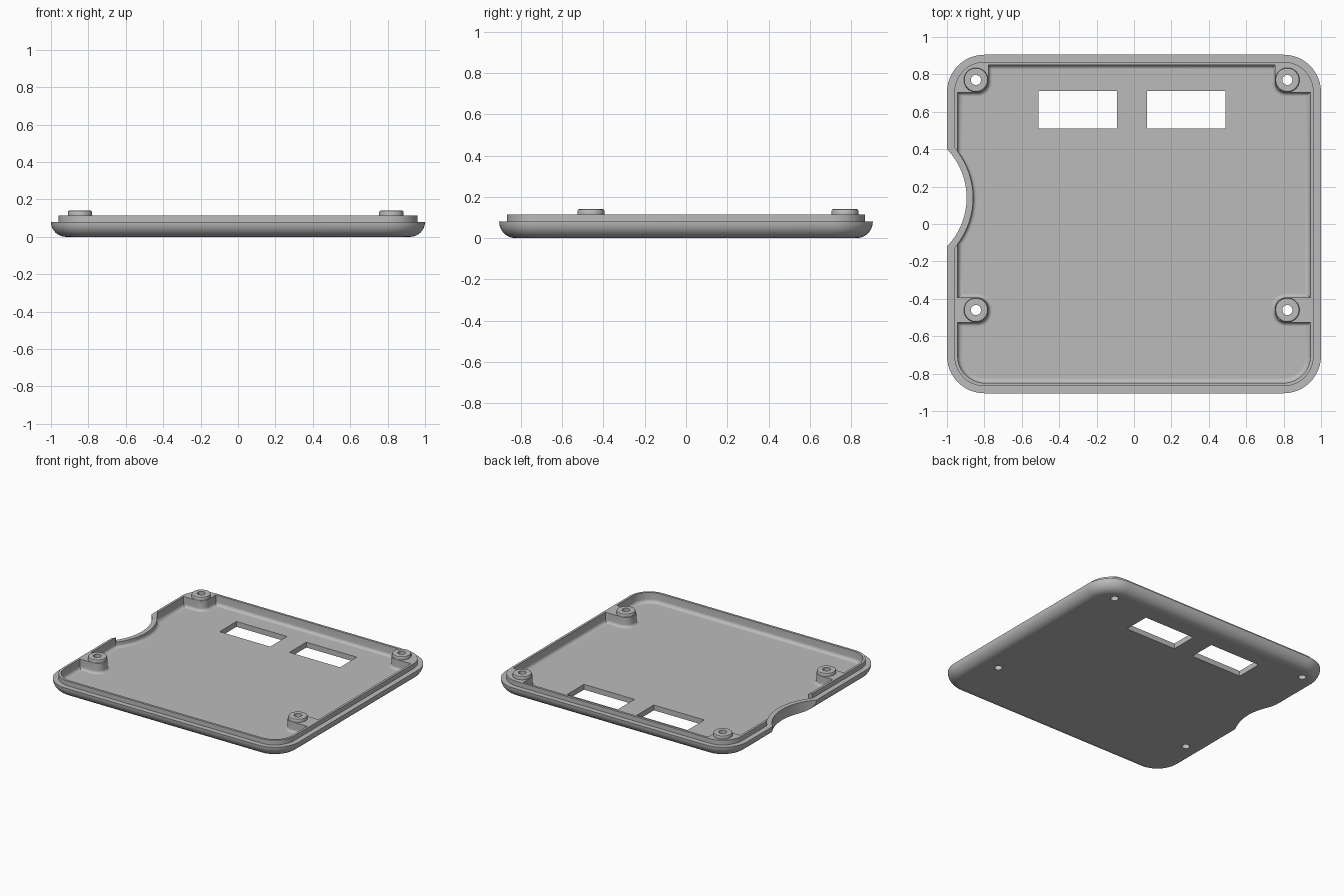
import bpy, bmesh
from math import pi, sin, cos

cube = bpy.data.objects.get("Cube")
if cube:
    bpy.data.objects.remove(cube, do_unlink=True)

grey = bpy.data.materials.new("plain_grey")
grey.use_nodes = True
grey.diffuse_color = (0.5, 0.5, 0.5, 1)
grey.node_tree.nodes["Principled BSDF"].inputs["Base Color"].default_value = (0.5, 0.5, 0.5, 1)

FLOOR, RIM, LIP, TOP = 0.04, 0.08, 0.115, 0.14
NOTCH = (-1.27, 0.14)


def rounded_rect(cx, cy, hx, hy, r, n=12):
    """Outline points of a rounded rectangle, counter-clockwise."""
    pts = []
    for k, (sx, sy) in enumerate([(1, 1), (-1, 1), (-1, -1), (1, -1)]):
        for i in range(n + 1):
            a = (k + i / n) * pi / 2
            pts.append((cx + sx * (hx - r) + r * cos(a), cy + sy * (hy - r) + r * sin(a)))
    return pts


def circle(cx, cy, r, n=48):
    return [(cx + r * cos(2 * pi * i / n), cy + r * sin(2 * pi * i / n)) for i in range(n)]


def loft(name, rings):
    """Closed solid through a stack of (outline, height) rings."""
    bm = bmesh.new()
    loops = [[bm.verts.new((x, y, z)) for x, y in pts] for pts, z in rings]
    bm.faces.new(loops[0][::-1])
    bm.faces.new(loops[-1])
    for a, b in zip(loops, loops[1:]):
        for i in range(len(a)):
            j = (i + 1) % len(a)
            bm.faces.new((a[i], a[j], b[j], b[i]))
    bmesh.ops.recalc_face_normals(bm, faces=bm.faces)
    mesh = bpy.data.meshes.new(name)
    bm.to_mesh(mesh)
    bm.free()
    mesh.materials.append(grey)
    ob = bpy.data.objects.new(name, mesh)
    bpy.context.collection.objects.link(ob)
    return ob


def combine(target, tool, operation):
    """Apply a boolean and throw the tool away."""
    mod = target.modifiers.new("bool", 'BOOLEAN')
    mod.operation, mod.object, mod.solver = operation, tool, 'EXACT'
    bpy.context.view_layer.objects.active = target
    bpy.ops.object.modifier_apply(modifier=mod.name)
    bpy.data.objects.remove(tool, do_unlink=True)


def fillet(r, n=6):
    """(inset, height) steps of a quarter round that flares at the base."""
    return [(r * (1 - sin(i / n * pi / 2)), r * (1 - cos(i / n * pi / 2))) for i in range(n + 1)]


def flared(name, outline, top, r=0.02):
    """Upright solid with a filleted foot on the floor; outline(d) is offset by d."""
    foot = [(outline(r), FLOOR - 0.02)]
    # concave quarter round from the floor up to the wall
    foot += [(outline(r * (1 - sin(t * pi / 12))), FLOOR + r * (1 - cos(t * pi / 12)))
             for t in range(7)]
    return loft(name, foot + [(outline(0), top)])


# Outer body: rounded underside, flat rim, raised lip
body = [(rounded_rect(0, 0, 1 - d, 0.905 - d, 0.2 - d), z)
        for d, z in [(RIM * (1 - sin(i * pi / 20)), RIM * (1 - cos(i * pi / 20)))
                     for i in range(11)]]
body += [(rounded_rect(0, 0, 0.96, 0.867, 0.16), z) for z in (RIM, LIP)]
tray = loft("tray_shell", body)

# Hollow with a rounded floor edge
hollow = [(rounded_rect(0, 0, 0.943 - d, 0.85 - d, 0.145 - d), FLOOR + h)
          for d, h in fillet(0.025)]
hollow.append((rounded_rect(0, 0, 0.943, 0.85, 0.145), 0.3))
cavity = loft("cavity_cutter", hollow)

# Solid left standing in the hollow: screw supports and notch wall
bosses = [(x, y) for x in (-0.845, 0.82) for y in (-0.46, 0.77)]
for x, y in bosses:
    s = 1 if x > 0 else -1
    x0, x1 = sorted((x - s * 0.067, s * 1.2))
    y0, y1 = y - 0.067, (1.2 if y > 0 else y + 0.067)

    def support(d):
        return rounded_rect((x0 + x1) / 2, (y0 + y1) / 2, (x1 - x0) / 2 + d,
                            (y1 - y0) / 2 + d, 0.06 + d)
    combine(cavity, flared("support", support, 0.4), 'DIFFERENCE')
combine(cavity, flared("notch_wall", lambda d: circle(*NOTCH, 0.41 + d, 128), 0.4), 'DIFFERENCE')
combine(tray, cavity, 'DIFFERENCE')

# Round finger notch in the side, with the lip cut back around it
for r, z in ((0.375, -0.1), (0.41, RIM)):
    pts = circle(*NOTCH, r, 128)
    combine(tray, loft("notch_cutter", [(pts, z), (pts, 0.5)]), 'DIFFERENCE')

# Screw bosses with softened tops and through holes
for x, y in bosses:
    steps = [(0.065, FLOOR), (0.065, TOP - 0.008), (0.0625, TOP - 0.002), (0.057, TOP)]
    combine(tray, loft("boss", [(circle(x, y, r), z) for r, z in steps]), 'UNION')
    hole = circle(x, y, 0.027, 32)
    combine(tray, loft("hole_cutter", [(hole, -0.1), (hole, 0.3)]), 'DIFFERENCE')

# Two rectangular windows through the floor
for x in (-0.3, 0.28):
    pts = [(x + 0.21 * a, 0.61 + 0.1 * b) for a, b in ((-1, -1), (1, -1), (1, 1), (-1, 1))]
    combine(tray, loft("window_cutter", [(pts, -0.1), (pts, 0.3)]), 'DIFFERENCE')

# Smooth the rounds, keep level faces flat
bpy.ops.object.select_all(action='DESELECT')
tray.select_set(True)
bpy.context.view_layer.objects.active = tray
bpy.ops.object.shade_smooth_by_angle(angle=pi / 6)
for f in tray.data.polygons:
    f.use_smooth = abs(f.normal.z) < 0.999
